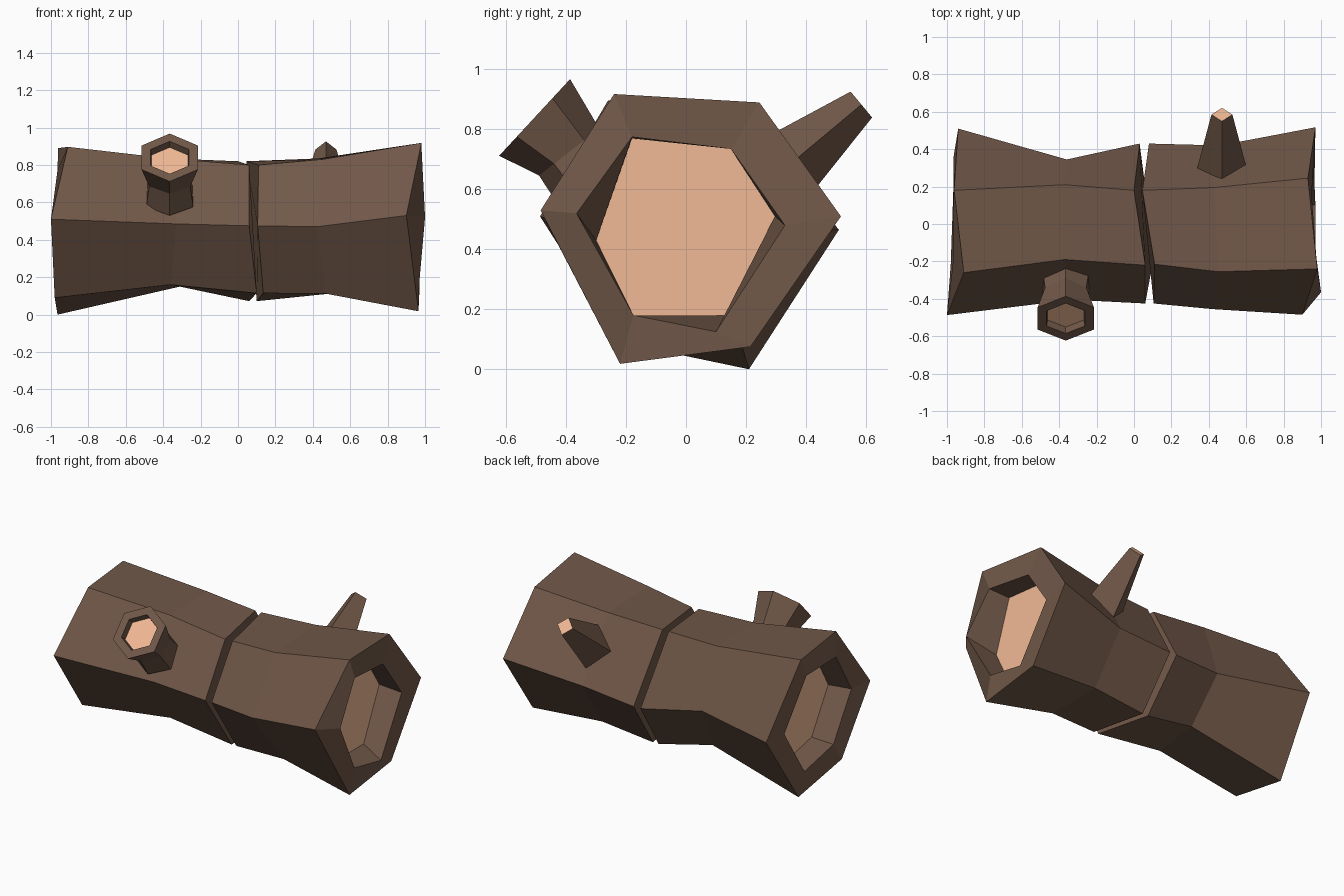
import bpy
from math import sin, cos, pi
from mathutils import Vector

if "Cube" in bpy.data.objects:
    bpy.data.objects.remove(bpy.data.objects["Cube"])


def material(name, color):
    m = bpy.data.materials.new(name)
    m.diffuse_color = color
    m.use_nodes = True
    m.node_tree.nodes["Principled BSDF"].inputs["Base Color"].default_value = m.diffuse_color
    return m


BARK = material("bark", (0.165, 0.098, 0.066, 1))
WOOD = material("cut_wood", (0.89, 0.49, 0.305, 1))


def loft(name, rings):
    """Skin a list of equal-sized point rings; the last cap is cut wood."""
    n = len(rings[0])
    verts = [Vector(p) for r in rings for p in r]
    faces = [(a * n + i, a * n + (i + 1) % n, (a + 1) * n + (i + 1) % n, (a + 1) * n + i)
             for a in range(len(rings) - 1) for i in range(n)]
    faces.append(tuple(range(n))[::-1])
    last = (len(rings) - 1) * n
    faces.append(tuple(range(last, last + n)))
    # keep normals outward whichever way the rings run
    axis = sum(map(Vector, rings[1]), Vector()) - sum(map(Vector, rings[0]), Vector())
    turn = (verts[1] - verts[0]).cross(verts[2] - verts[1])
    if axis.dot(turn) < 0:
        faces = [f[::-1] for f in faces]
    me = bpy.data.meshes.new(name)
    me.from_pydata(verts, [], faces)
    me.materials.append(BARK)
    me.materials.append(WOOD)
    me.polygons[-1].material_index = 1
    ob = bpy.data.objects.new(name, me)
    bpy.context.collection.objects.link(ob)
    return ob


# Right half of the log: seam, waist, end, rim and floor of the hollow
r_seam = [(.11, -.215, .80), (.045, .18, .82), (.08, .43, .40),
          (.10, .20, .072), (.135, -.21, .115), (.105, -.425, .475)]
r_waist = [(.45, -.255, .83), (.43, .195, .835), (.46, .42, .43),
           (.47, .20, .11), (.47, -.195, .112), (.42, -.455, .47)]
r_end = [(.98, -.24, .918), (.93, .245, .89), (.97, .517, .51),
         (.965, .215, .075), (.965, -.22, .018), (.90, -.485, .53)]
r_rim = [(.975, -.18, .775), (.95, .15, .735), (.96, .33, .48),
         (.97, .10, .125), (.97, -.175, .18), (1.0, -.365, .52)]
r_floor = [(.82, y, z) for y, z in [(-.18, .77), (.15, .735), (.297, .51),
                                    (.135, .18), (-.175, .178), (-.30, .43)]]
loft("log_right_half", [r_seam, r_waist, r_end, r_rim, r_floor])

# Left half of the log
l_seam = [(.06, -.22, .80), (.0, .18, .82), (.03, .43, .40),
          (.06, .20, .072), (.10, -.21, .115), (.06, -.425, .475)]
l_waist = [(-.37, -.19, .835), (-.37, .21, .835), (-.36, .345, .455),
           (-.31, .165, .15), (-.36, -.19, .16), (-.33, -.405, .485)]
l_end = [(-.91, -.26, .897), (-.962, .18, .89), (-.94, .51, .465),
         (-.965, .21, .0), (-.98, -.22, .09), (-1.0, -.487, .51)]
l_rim = [(-.965, p[1] * .7, .48 + (p[2] - .48) * .7) for p in l_end]
l_floor = [(-.815, p[1] * .92, .48 + (p[2] - .48) * .95) for p in l_rim]
loft("log_left_half", [l_seam, l_waist, l_end, l_rim, l_floor])


def ring(n, x, y, z, r, tilt):
    """Pointed-up n-gon facing the direction (0, tilt)."""
    up = Vector((0, -tilt[1] * (1 if tilt[0] > 0 else -1), abs(tilt[0])))
    return [Vector((x, y, z)) + Vector((r * sin(i * 2 * pi / n), 0, 0)) + up * r * cos(i * 2 * pi / n)
            for i in range(n)]


# Front stub: flared six-sided mouth with a shallow hollow
t = (-.735, .68)
mouth = [ring(6, -.365, y, z, r, t) for y, z, r in
         [(-.505, .84, .174), (-.505, .84, .118), (-.475, .812, .112)]]
base = [ring(6, -.365, -.30, .62, .145, (-.62, .79)),
        ring(6, -.365, -.39, .725, .127, (-.62, .79))]
loft("front_branch_stub", base + mouth)

# Back twig: four-sided taper with a flat cut tip
t = (.77, .64)
loft("back_branch_twig", [ring(4, .47, y, z, r, t) for y, z, r in
                          [(.27, .62, .14), (.585, .883, .056)]])
